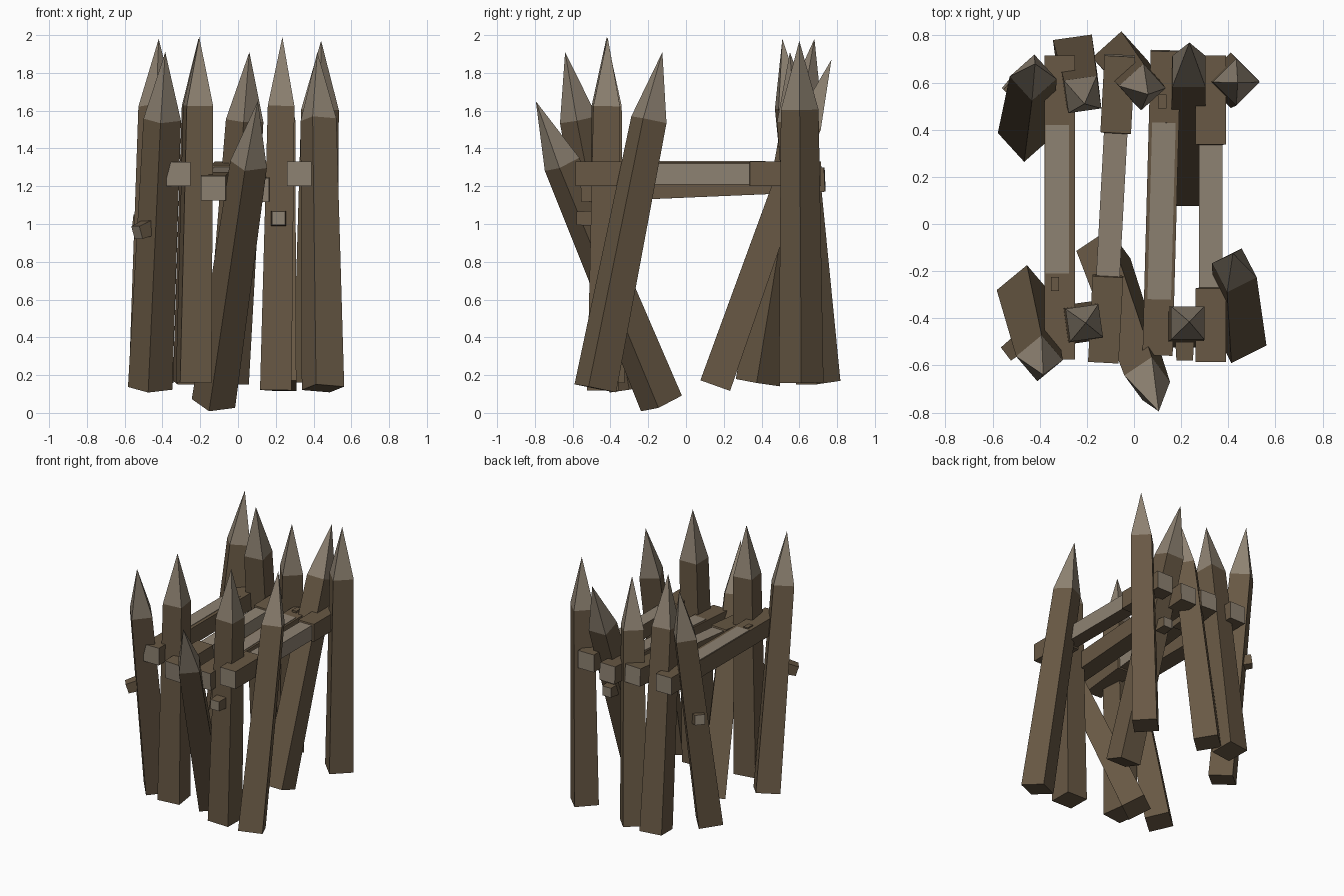
import bpy, bmesh, math
from mathutils import Vector, Matrix

if "Cube" in bpy.data.objects:
    bpy.data.objects.remove(bpy.data.objects["Cube"])


def material(name, rgb):
    m = bpy.data.materials.new(name)
    m.diffuse_color = (*rgb, 1)
    m.use_nodes = True
    m.node_tree.nodes["Principled BSDF"].inputs["Base Color"].default_value = m.diffuse_color
    return m


BARK = material("brown_wood", (0.138, 0.098, 0.058))
CUT = material("pale_cut_wood", (0.270, 0.223, 0.168))


def finish(name, bm):
    bmesh.ops.recalc_face_normals(bm, faces=bm.faces)
    me = bpy.data.meshes.new(name)
    bm.to_mesh(me)
    bm.free()
    me.materials.append(BARK)
    me.materials.append(CUT)
    ob = bpy.data.objects.new(name, me)
    bpy.context.collection.objects.link(ob)
    return ob


def square(bm, centre, rot, w, h):
    return [bm.verts.new(centre + rot @ Vector((x * w / 2, y * h / 2, 0)))
            for x, y in ((-1, -1), (1, -1), (1, 1), (-1, 1))]


def bridge(bm, a, b, mats=(0, 0, 0, 0)):
    for i in range(4):
        j = (i + 1) % 4
        bm.faces.new((a[i], a[j], b[j], b[i])).material_index = mats[i]


def stake(name, base, tip, yaw):
    """Tapered square post with a pale sharpened point."""
    base, tip = Vector(base), Vector(tip)
    axis = tip - base
    rot = (Vector((0, 0, 1)).rotation_difference(axis).to_matrix()
           @ Matrix.Rotation(math.radians(yaw), 3, 'Z'))
    bm = bmesh.new()
    low = square(bm, base, rot, 0.167, 0.167)
    top = square(bm, tip - axis.normalized() * 0.365, rot, 0.141, 0.141)
    point = bm.verts.new(tip)
    bm.faces.new(low)
    bridge(bm, low, top)
    for i in range(4):
        bm.faces.new((top[i], top[(i + 1) % 4], point)).material_index = 1
    finish(name, bm)


def beam(name, start, end, rings, mid_mats=(0, 0, 0, 0), end_mat=1):
    """Square bar from start to end; rings are (fraction, width, height)."""
    start, end = Vector(start), Vector(end)
    d = (end - start).normalized()
    side = d.cross(Vector((0, 0, 1))).normalized()
    rot = Matrix((side, side.cross(d), d)).transposed()
    bm = bmesh.new()
    loops = [square(bm, start.lerp(end, t), rot, w, h) for t, w, h in rings]
    for k in range(len(loops) - 1):
        mid = len(loops) > 2 and k == len(loops) // 2 - 1
        bridge(bm, loops[k], loops[k + 1], mid_mats if mid else (0, 0, 0, 0))
    for l in (loops[0], loops[-1]):
        bm.faces.new(l).material_index = end_mat
    return finish(name, bm)


# Leaning stakes, front row then back row
front = [
    ((-0.465, -0.29, 0.13), (-0.385, -0.64, 1.91), 40),
    ((-0.235, -0.42, 0.16), (-0.205, -0.42, 1.99), 8),
    ((-0.13, -0.13, 0.05), (0.105, -0.795, 1.65), 35),
    ((0.20, -0.44, 0.12), (0.235, -0.415, 1.99), 0),
    ((0.45, -0.48, 0.13), (0.42, -0.125, 1.91), 27),
]
back = [
    ((-0.46, 0.38, 0.16), (-0.42, 0.68, 1.98), 42),
    ((-0.25, 0.71, 0.16), (-0.21, 0.51, 1.98), 8),
    ((-0.06, 0.70, 0.16), (0.06, 0.55, 1.91), 42),
    ((0.225, 0.155, 0.145), (0.235, 0.77, 1.87), 0),
    ((0.41, 0.61, 0.16), (0.44, 0.60, 1.97), 45),
]
for row, data in (("front", front), ("back", back)):
    for i, (b, t, y) in enumerate(data):
        stake(f"{row}_stake_{i + 1}", b, t, y)

# Long rails joining both rows; two have a pale whittled waist
plain = [(0, 0.128, 0.128), (1, 0.128, 0.128)]


def waisted(a, b):
    return [(0, 0.13, 0.13), (a, 0.13, 0.13), (a + 0.002, 0.1, 0.11),
            (b - 0.002, 0.1, 0.11), (b, 0.13, 0.13), (1, 0.13, 0.13)]


waist = (1, 1, 0, 1)
waist = (0, 1, 1, 0)  # +x side and top
beam("rail_1", (-0.315, -0.575, 1.265), (-0.315, 0.715, 1.265), plain)
beam("rail_2", (-0.13, -0.585, 1.19), (-0.06, 0.715, 1.265),
     waisted(0.28, 0.75), waist)
beam("rail_3", (0.10, -0.555, 1.18), (0.135, 0.735, 1.235), plain)
beam("rail_4", (0.325, -0.585, 1.265), (0.325, 0.715, 1.265),
     waisted(0.24, 0.71), waist)

# Pale worn strips on the tops of the plain rails
for name, a, b in (
        ("rail_1_worn_strip", (-0.325, -0.21, 1.329), (-0.325, 0.42, 1.329)),
        ("rail_3_worn_strip", (0.107, -0.32, 1.254), (0.127, 0.43, 1.286))):
    s = beam(name, a, b, [(0, 0.1, 0.008), (1, 0.1, 0.008)])
    for f in s.data.polygons:
        f.material_index = 1

# Small nubs on top of two rails
for name, x, y, z in (("rail_1_nub", -0.335, -0.255, 1.32),
                      ("rail_3_nub", 0.12, 0.52, 1.285)):
    beam(name, (x, y - 0.03, z), (x, y + 0.03, z),
         [(0, 0.035, 0.035), (1, 0.035, 0.035)], end_mat=0)

# Cut branch stubs on the stakes
for name, a, b in (
        ("front_left_stub", (-0.45, -0.48, 0.99), (-0.535, -0.545, 0.955)),
        ("front_right_stub", (0.215, -0.45, 1.03), (0.215, -0.58, 1.03)),
        ("back_left_stub", (-0.45, 0.53, 1.00), (-0.535, 0.60, 1.015)),
        ("back_right_stub", (0.22, 0.50, 1.03), (0.22, 0.62, 1.03))):
    beam(name, a, b, [(0, 0.085, 0.085), (1, 0.07, 0.07)])
